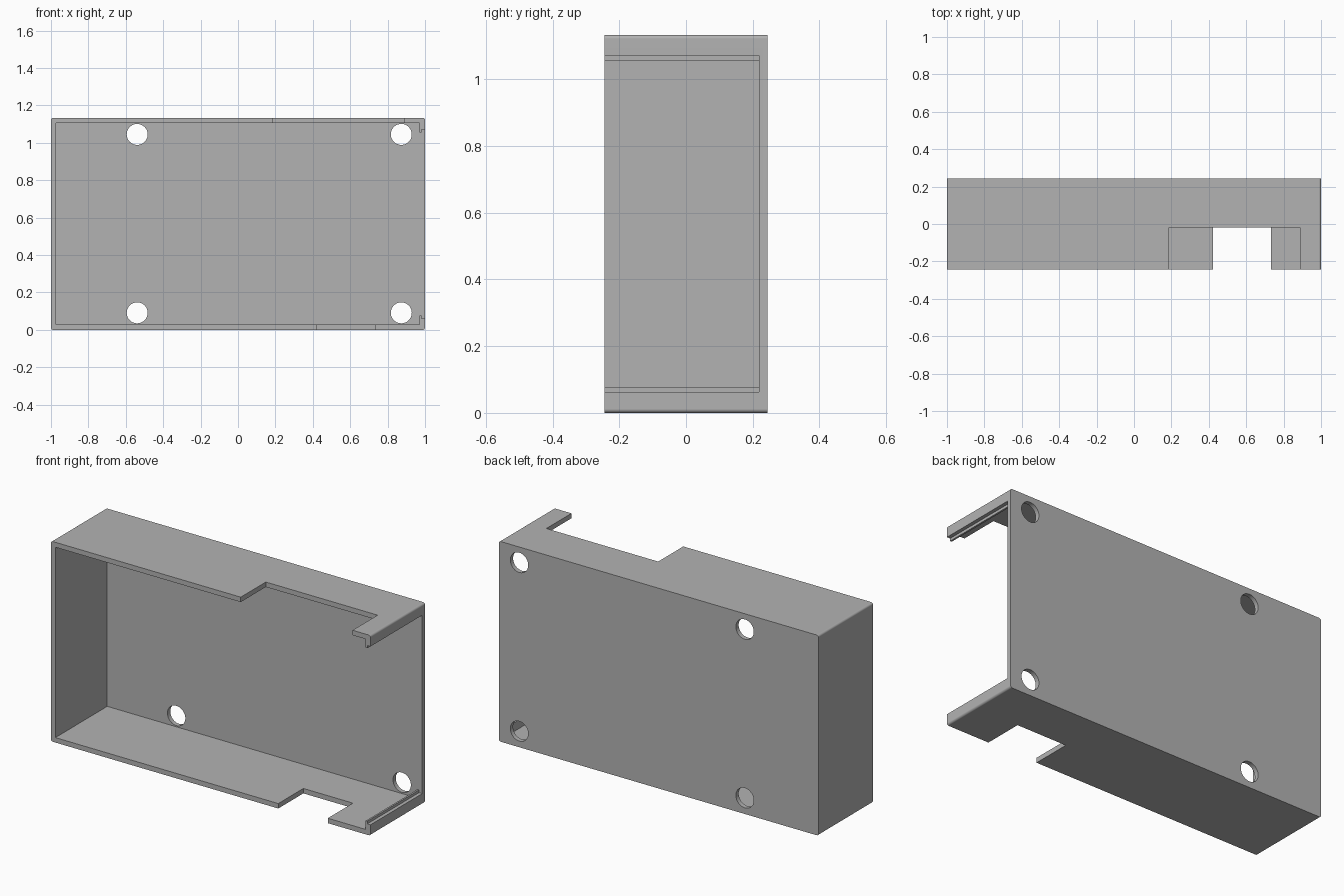
import bpy, bmesh
from math import radians
from mathutils import Matrix

cube = bpy.data.objects.get("Cube")
if cube:
    bpy.data.objects.remove(cube, do_unlink=True)

HEIGHT, HALF_DEPTH, WALL = 1.133, 0.244, 0.028
MID = HEIGHT / 2
FLOOR_Y = 0.219      # inner face of the back plate
FRONT_Y = -0.4       # cutters reach past the open front

grey = bpy.data.materials.new("plain grey")
grey.use_nodes = True
colour = (0.45, 0.45, 0.45, 1)
grey.diffuse_color = colour
grey.node_tree.nodes["Principled BSDF"].inputs["Base Color"].default_value = colour


def make_object(name, bm):
    bmesh.ops.recalc_face_normals(bm, faces=bm.faces[:])
    mesh = bpy.data.meshes.new(name)
    bm.to_mesh(mesh)
    bm.free()
    mesh.materials.append(grey)
    obj = bpy.data.objects.new(name, mesh)
    bpy.context.collection.objects.link(obj)
    return obj


def prism(name, outline, y0, y1):
    """Extrude an x-z outline along y."""
    bm = bmesh.new()
    face = bm.faces.new([bm.verts.new((x, y0, z)) for x, z in outline])
    ext = bmesh.ops.extrude_face_region(bm, geom=[face])["geom"]
    bmesh.ops.translate(bm, vec=(0, y1 - y0, 0),
                        verts=[v for v in ext if isinstance(v, bmesh.types.BMVert)])
    return make_object(name, bm)


def rectangle(x0, x1, z0, z1):
    return [(x0, z0), (x1, z0), (x1, z1), (x0, z1)]


def hole(x, z):
    bm = bmesh.new()
    turn = Matrix.Translation((x, HALF_DEPTH, z)) @ Matrix.Rotation(radians(90), 4, "X")
    bmesh.ops.create_cone(bm, cap_ends=True, segments=48, radius1=0.056,
                          radius2=0.056, depth=0.2, matrix=turn)
    return make_object("hole_cutter", bm)


# Outer block with rounded edges running front to back
case = prism("open_case", rectangle(-1, 1, 0, HEIGHT), -HALF_DEPTH, HALF_DEPTH)
bm = bmesh.new()
bm.from_mesh(case.data)
long_edges = [e for e in bm.edges if abs(e.verts[0].co.y - e.verts[1].co.y) > 0.1]
bmesh.ops.bevel(bm, geom=long_edges, offset=0.012, segments=6, profile=0.5, affect="EDGES")
bm.to_mesh(case.data)
bm.free()

# Cavity with stepped lips at the open end, mirrored about mid height
lower = [(-1 + WALL, WALL), (0.97, WALL), (0.97, 0.077), (0.98, 0.077),
         (0.98, 0.062), (1.1, 0.062)]
upper = [(x, HEIGHT - z) for x, z in reversed(lower)]
cutters = [prism("cavity_cutter", lower + upper, FRONT_Y, FLOOR_Y)]

# Notches in the top and bottom walls
cutters.append(prism("top_notch_cutter", rectangle(0.188, 0.888, MID, 1.3), FRONT_Y, -0.02))
cutters.append(prism("bottom_notch_cutter", rectangle(0.423, 0.733, -0.2, MID), FRONT_Y, -0.02))

# Four screw holes through the back plate
for x in (-0.539, 0.873):
    for z in (0.091, 1.045):
        cutters.append(hole(x, z))

# Cut, shade and tidy up
bpy.ops.object.select_all(action="DESELECT")
bpy.context.view_layer.objects.active = case
case.select_set(True)
for cutter in cutters:
    mod = case.modifiers.new("cut", "BOOLEAN")
    mod.operation, mod.solver, mod.object = "DIFFERENCE", "EXACT", cutter
    bpy.ops.object.modifier_apply(modifier=mod.name)
    bpy.data.objects.remove(cutter, do_unlink=True)
bpy.ops.object.shade_smooth_by_angle(angle=radians(30))
weighted = case.modifiers.new("even_shading", "WEIGHTED_NORMAL")
weighted.keep_sharp = True
